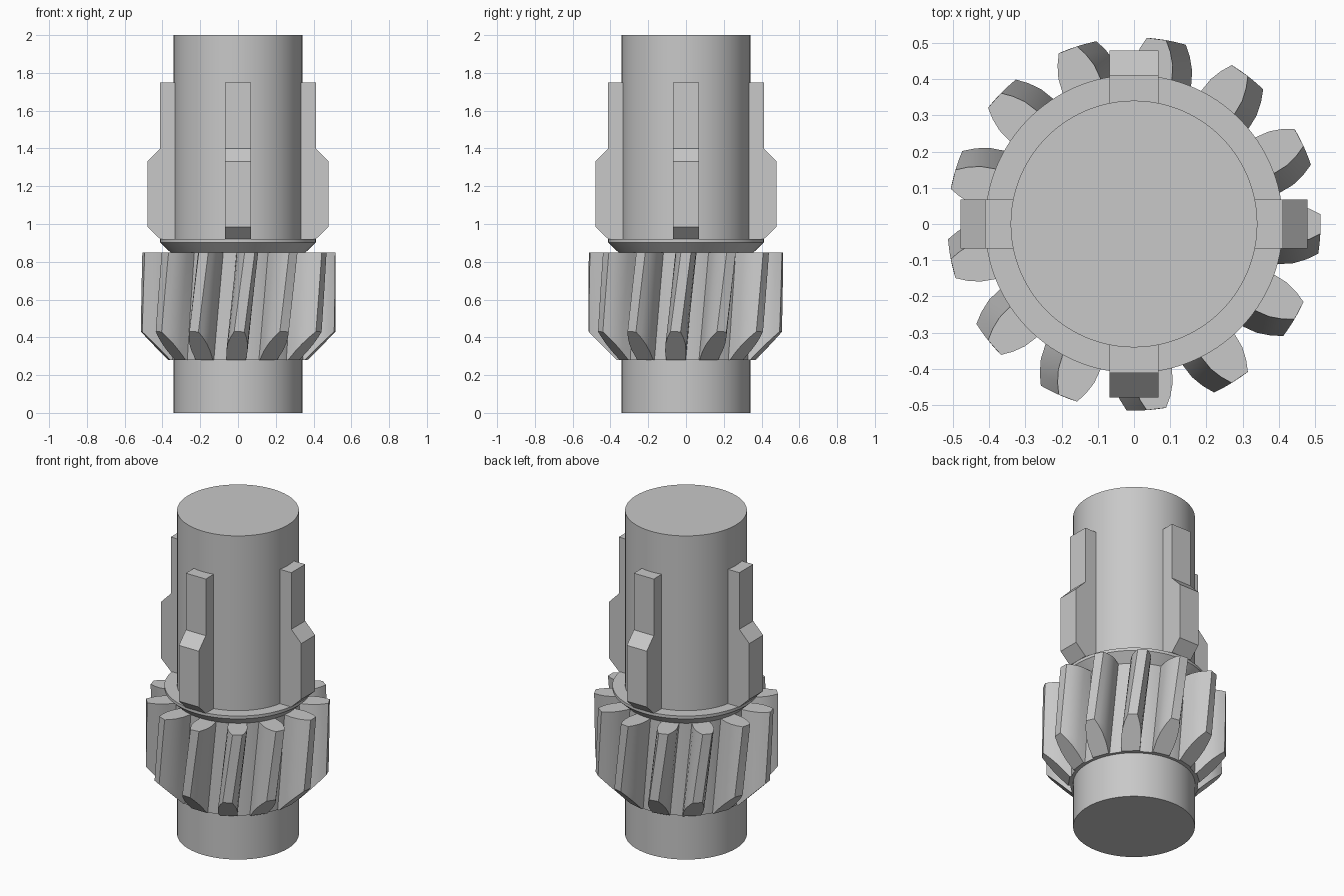
import bpy, bmesh, math
from mathutils import Matrix, Vector

if "Cube" in bpy.data.objects:
    bpy.data.objects.remove(bpy.data.objects["Cube"])

TEETH = 13
Z0, Z1 = 0.28, 0.85              # gear bottom and top
TWIST = math.radians(8.4)        # helix twist over the gear height

steel = bpy.data.materials.new("steel grey")
steel.diffuse_color = (0.58, 0.58, 0.58, 1)
steel.use_nodes = True
steel.node_tree.nodes["Principled BSDF"].inputs["Base Color"].default_value = steel.diffuse_color


def finish(name, bm, smooth=True):
    bmesh.ops.recalc_face_normals(bm, faces=bm.faces)
    mesh = bpy.data.meshes.new(name)
    bm.to_mesh(mesh)
    bm.free()
    mesh.materials.append(steel)
    ob = bpy.data.objects.new(name, mesh)
    bpy.context.collection.objects.link(ob)
    if smooth:
        bpy.ops.object.select_all(action='DESELECT')
        ob.select_set(True)
        bpy.context.view_layer.objects.active = ob
        bpy.ops.object.shade_smooth_by_angle(angle=math.radians(25))
    return ob


def revolve(name, profile, sides=96):
    """Closed solid of revolution from (radius, z) points, capped at both ends."""
    bm = bmesh.new()
    rings = [[bm.verts.new((r * math.cos(2 * math.pi * i / sides),
                            r * math.sin(2 * math.pi * i / sides), z))
              for i in range(sides)] for r, z in profile]
    for a, b in zip(rings, rings[1:]):
        for i in range(sides):
            j = (i + 1) % sides
            bm.faces.new((a[i], a[j], b[j], b[i]))
    bm.faces.new(rings[0][::-1])
    bm.faces.new(rings[-1])
    return finish(name, bm)


def gear_tooth(name, angle):
    """Helical tooth lofted along z, with its lower outer corner cut off."""
    half = [(0.33, 0.050), (0.37, 0.052), (0.41, 0.056), (0.45, 0.053),
            (0.485, 0.042), (0.515, 0.027)]
    outline = [(r, -w) for r, w in half] + [(r, w) for r, w in reversed(half)]
    bm = bmesh.new()
    rows, steps = [], 8
    for s in range(steps + 1):
        t = s / steps
        turn = Matrix.Rotation(TWIST * (t - 1), 3, 'Z')
        rows.append([bm.verts.new(turn @ Vector((x, y, Z0 + (Z1 - Z0) * t)))
                     for x, y in outline])
    n = len(outline)
    for a, b in zip(rows, rows[1:]):
        for i in range(n):
            j = (i + 1) % n
            bm.faces.new((a[i], a[j], b[j], b[i]))
    bm.faces.new(rows[0][::-1])
    bm.faces.new(rows[-1])
    # 45 degree chamfer at the bottom end
    out = Matrix.Rotation(-TWIST * 0.9, 3, 'Z') @ Vector((1, 0, 0))
    cut = bmesh.ops.bisect_plane(
        bm, geom=bm.verts[:] + bm.edges[:] + bm.faces[:], dist=1e-5,
        plane_co=out * 0.365 + Vector((0, 0, Z0)),
        plane_no=out - Vector((0, 0, 1)), clear_outer=True)
    edges = [e for e in cut['geom_cut'] if isinstance(e, bmesh.types.BMEdge)]
    bmesh.ops.holes_fill(bm, edges=edges, sides=0)
    bmesh.ops.rotate(bm, verts=bm.verts, matrix=Matrix.Rotation(angle, 3, 'Z'))
    return finish(name, bm)


def stepped_key(name, angle):
    """Key on the upper shaft: side profile extruded across its width."""
    side = [(0.30, 0.92), (0.412, 0.92), (0.48, 0.985), (0.48, 1.33),
            (0.412, 1.40), (0.412, 1.75), (0.30, 1.75)]
    bm = bmesh.new()
    a, b = [[bm.verts.new((r, y, z)) for r, z in side] for y in (-0.068, 0.068)]
    for i in range(len(side)):
        j = (i + 1) % len(side)
        bm.faces.new((a[i], a[j], b[j], b[i]))
    bm.faces.new(a)
    bm.faces.new(b[::-1])
    bmesh.ops.rotate(bm, verts=bm.verts, matrix=Matrix.Rotation(angle, 3, 'Z'))
    return finish(name, bm, smooth=False)


# Shaft, gear core and collar
revolve("shaft", [(0.341, 0), (0.341, 2)])
revolve("gear_core", [(0.358, Z0), (0.358, Z1)])
revolve("collar", [(0.358, Z1), (0.412, 0.902), (0.412, 0.92)])

# Teeth and keys around the shaft
for k in range(TEETH):
    gear_tooth(f"gear_tooth_{k + 1}", 2 * math.pi * k / TEETH)
for k in range(4):
    stepped_key(f"key_{k + 1}", math.pi / 2 * k)
